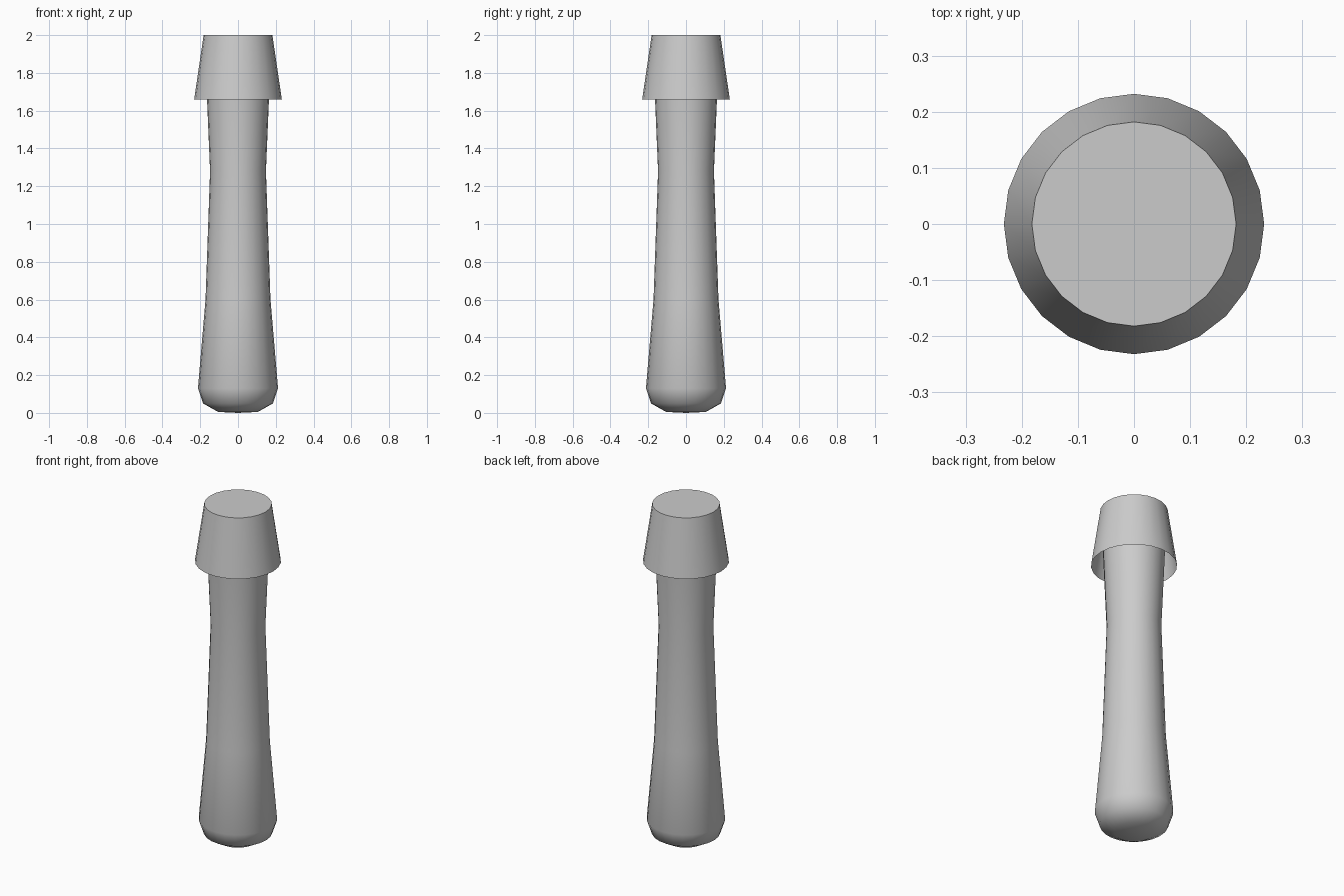
import bpy, bmesh
from math import cos, sin, pi

if "Cube" in bpy.data.objects:
    bpy.data.objects.remove(bpy.data.objects["Cube"])

SIDES = 24


def lathe(name, profile, cap_angle):
    """Revolve (radius, z) points around z; a zero radius becomes a pole."""
    bm = bmesh.new()
    rings = []
    for r, z in profile:
        n = SIDES if r > 0 else 1
        rings.append([bm.verts.new((r * cos(2 * pi * i / SIDES),
                                    r * sin(2 * pi * i / SIDES), z)) for i in range(n)])
    for a, b in zip(rings, rings[1:]):
        for i in range(SIDES):
            j = (i + 1) % SIDES
            if len(a) == 1:
                bm.faces.new((a[0], b[j], b[i]))
            else:
                bm.faces.new((a[i], a[j], b[j], b[i]))
    bm.faces.new(rings[-1])  # flat top
    mesh = bpy.data.meshes.new(name)
    bm.to_mesh(mesh)
    bm.free()
    obj = bpy.data.objects.new(name, mesh)
    bpy.context.collection.objects.link(obj)
    bpy.ops.object.select_all(action='DESELECT')
    obj.select_set(True)
    bpy.context.view_layer.objects.active = obj
    bpy.ops.object.shade_smooth_by_angle(angle=cap_angle)
    return obj


# Waisted body with a rounded bottom, running up inside the cap
lathe("body", [(0, 0), (0.105, 0.005), (0.185, 0.05), (0.212, 0.13),
               (0.172, 0.60), (0.148, 1.28), (0.164, 1.66), (0.178, 1.99)], pi / 3)

# Tapered cap, a thin skirt open underneath
lathe("cap", [(0.232, 1.66), (0.182, 2.0)], pi / 6)
